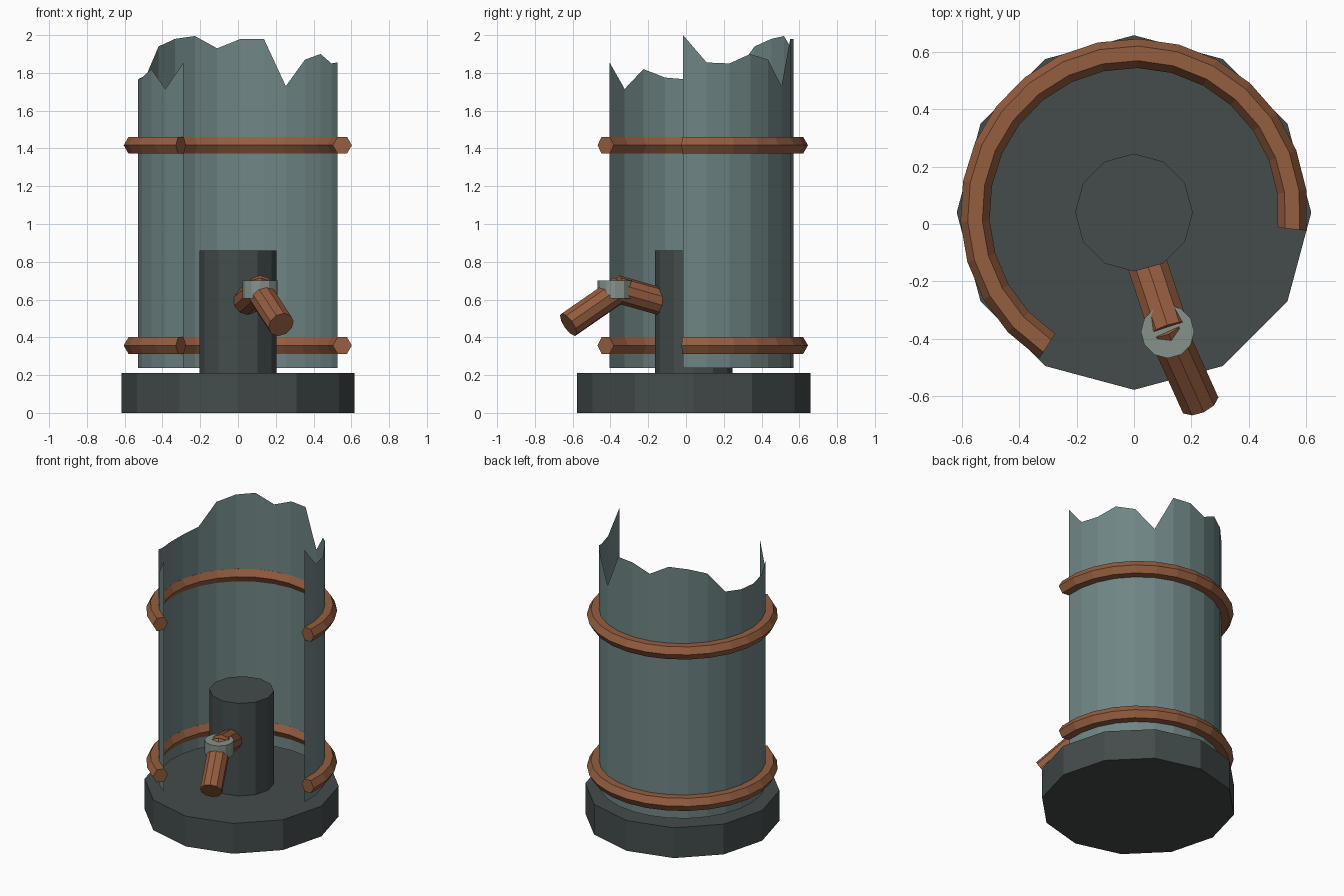
import bpy, bmesh
from math import sin, cos, radians, pi
from mathutils import Vector

if "Cube" in bpy.data.objects:
    bpy.data.objects.remove(bpy.data.objects["Cube"])

CY = 0.04                      # y of the main axis
START, STEP, SEGS = -6, 13.5, 18   # open arc shared by shell and hoops


def material(name, rgb):
    m = bpy.data.materials.new(name)
    m.diffuse_color = (*rgb, 1)
    m.use_nodes = True
    m.node_tree.nodes["Principled BSDF"].inputs["Base Color"].default_value = m.diffuse_color
    return m


DARK = material("dark_metal", (0.058, 0.072, 0.072))
GLASS = material("teal_glass", (0.16, 0.235, 0.235))
COPPER = material("copper", (0.30, 0.11, 0.05))
GREY = material("pale_grey", (0.24, 0.29, 0.26))


def rod(name, a, b, radius, sides, mat):
    a, b = Vector(a), Vector(b)
    d = b - a
    bpy.ops.mesh.primitive_cylinder_add(vertices=sides, radius=radius,
                                        depth=d.length, location=(a + b) / 2)
    ob = bpy.context.object
    ob.rotation_euler = d.to_track_quat('Z', 'Y').to_euler()
    ob.name = name
    ob.data.materials.append(mat)
    return ob


def from_bmesh(name, bm, mat):
    me = bpy.data.meshes.new(name)
    bm.to_mesh(me)
    bm.free()
    me.materials.append(mat)
    ob = bpy.data.objects.new(name, me)
    bpy.context.collection.objects.link(ob)
    return ob


def on_arc(i, r, z):
    t = radians(START + STEP * i)
    return (r * cos(t), CY + r * sin(t), z)


# base and central core
rod("base", (0, CY, 0), (0, CY, 0.212), 0.618, 12, DARK)
rod("core", (0, CY, 0.2), (0, CY, 0.86), 0.205, 12, DARK)

# broken glass shell: an open sheet with a jagged upper rim
rim = [2.0, 1.855, 1.85, 1.9, 1.87, 1.73, 1.98, 1.98, 1.93, 1.995,
       1.98, 1.94, 1.79, 1.77, 1.765, 1.775, 1.82, 1.715, 1.855]
bm = bmesh.new()
low = [bm.verts.new(on_arc(i, 0.53, 0.237)) for i in range(SEGS + 1)]
top = [bm.verts.new(on_arc(i, 0.53, z)) for i, z in enumerate(rim)]
for i in range(SEGS):
    bm.faces.new((low[i], low[i + 1], top[i + 1], top[i]))
from_bmesh("broken_shell", bm, GLASS)


# hexagonal hoops around the shell
def hoop(name, z):
    bm = bmesh.new()
    rings = []
    for i in range(SEGS + 1):
        rings.append([bm.verts.new(on_arc(i, 0.555 + 0.051 * cos(k * pi / 3),
                                          z + 0.051 * sin(k * pi / 3)))
                      for k in range(6)])
    for a, b in zip(rings, rings[1:]):
        for k in range(6):
            n = (k + 1) % 6
            bm.faces.new((a[k], b[k], b[n], a[n]))
    bm.faces.new(rings[0])
    bm.faces.new(rings[-1][::-1])
    bmesh.ops.recalc_face_normals(bm, faces=bm.faces)
    from_bmesh(name, bm, COPPER)


hoop("lower_hoop", 0.357)
hoop("upper_hoop", 1.417)

# bent outlet pipe with a collar at the elbow
rod("inner_pipe", (0.045, -0.135, 0.59), (0.122, -0.37, 0.657), 0.073, 10, COPPER)
rod("outer_pipe", (0.105, -0.35, 0.655), (0.228, -0.622, 0.467), 0.071, 10, COPPER)
rod("elbow_collar", (0.117, -0.375, 0.605), (0.117, -0.375, 0.70), 0.093, 12, GREY)
